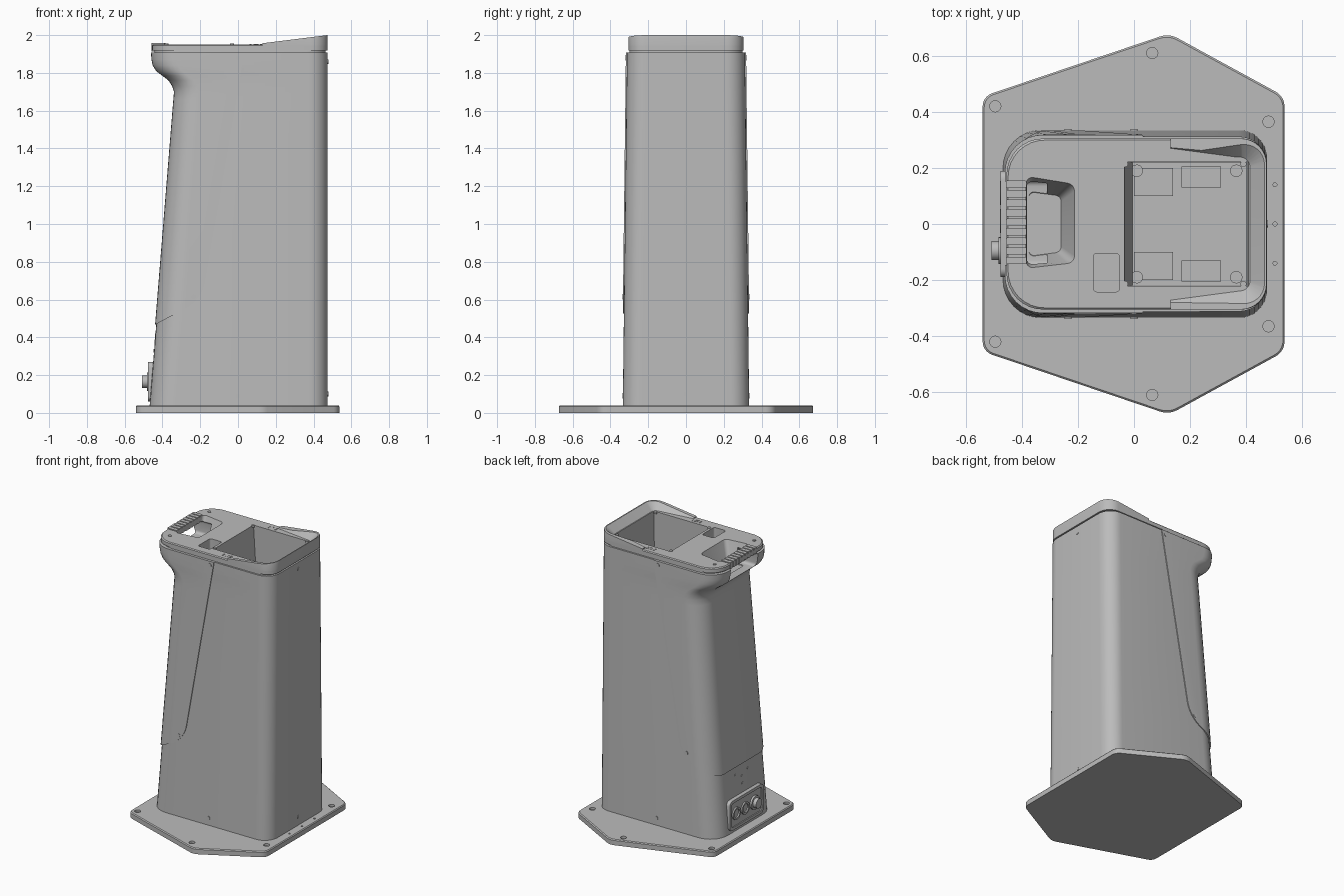
import bpy, bmesh, math
from mathutils import Vector

if "Cube" in bpy.data.objects:
    bpy.data.objects.remove(bpy.data.objects["Cube"])

grey = bpy.data.materials.new("light grey")
grey.use_nodes = True
grey.diffuse_color = (0.5, 0.5, 0.5, 1)
grey.node_tree.nodes["Principled BSDF"].inputs["Base Color"].default_value = (0.5, 0.5, 0.5, 1)
parts = []


def loft(name, rings, helper=False):
    """Closed solid through a list of equal-length point rings."""
    bm = bmesh.new()
    rows = [[bm.verts.new(p) for p in ring] for ring in rings]
    n = len(rows[0])
    for a, b in zip(rows, rows[1:]):
        for i in range(n):
            j = (i + 1) % n
            bm.faces.new((a[i], a[j], b[j], b[i]))
    bm.faces.new(rows[0])
    bm.faces.new(rows[-1])
    bmesh.ops.recalc_face_normals(bm, faces=bm.faces)
    mesh = bpy.data.meshes.new(name)
    bm.to_mesh(mesh)
    bm.free()
    mesh.materials.append(grey)
    ob = bpy.data.objects.new(name, mesh)
    bpy.context.collection.objects.link(ob)
    if helper:
        ob.hide_render = True
    else:
        parts.append(ob)
    return ob


def fillet(corners, cuts, seg=8):
    """Polygon with each corner replaced by an arc starting 'cut' away from it."""
    pts, n = [Vector(c) for c in corners], len(corners)
    out = []
    for i, c in enumerate(pts):
        t = cuts[i] if isinstance(cuts, (list, tuple)) else cuts
        d0, d1 = (pts[i - 1] - c).normalized(), (pts[(i + 1) % n] - c).normalized()
        a, b = c + d0 * t, c + d1 * t
        w = math.sin(d0.angle(d1) / 2)
        for k in range(seg + 1):
            u = k / seg
            f0, f1, f2 = (1 - u) ** 2, 2 * u * (1 - u) * w, u * u
            out.append((a * f0 + c * f1 + b * f2) / (f0 + f1 + f2))
    return out


def rect(x0, x1, y0, y1):
    return [(x0, y0), (x1, y0), (x1, y1), (x0, y1)]


def flat(outline, z):
    return [(p[0], p[1], z) for p in outline]


def prism(name, outline, axis, a, b, helper=False):
    place = {"x": lambda p, w: (w, p[0], p[1]),
             "y": lambda p, w: (p[0], w, p[1]),
             "z": lambda p, w: (p[0], p[1], w)}[axis]
    return loft(name, [[place(p, w) for p in outline] for w in (a, b)], helper)


def circle(u, v, r, n=20):
    return [(u + r * math.cos(k * math.tau / n), v + r * math.sin(k * math.tau / n)) for k in range(n)]


def boolean(target, cutter, op="DIFFERENCE"):
    m = target.modifiers.new("cut", "BOOLEAN")
    m.object, m.operation, m.solver = cutter, op, "EXACT"
    bpy.context.view_layer.objects.active = target
    bpy.ops.object.modifier_apply(modifier=m.name)


def discard(*obs):
    for ob in obs:
        bpy.data.objects.remove(ob)


# Base plate with blind bolt holes
hexagon = [(0.125, -0.68), (0.537, -0.455), (0.537, 0.455), (0.125, 0.68), (-0.54, 0.455), (-0.54, -0.455)]
hex_out = fillet(hexagon, 0.035, 5)
hex_in = [p * 0.99 for p in hex_out]
base = loft("base_plate", [flat(hex_out, 0), flat(hex_out, 0.034), flat(hex_in, 0.04)])
bolts = [(x, s * y, 0.02) for s in (1, -1) for x, y in ((0.065, 0.61), (-0.495, 0.42), (0.48, 0.365))]
bolts += [(0.503, y, 0.007) for y in (-0.14, 0, 0.14)]
for x, y, r in bolts:
    hole = prism("bolt_cutter", circle(x, y, r), "z", 0.025, 0.06, True)
    boolean(base, hole)
    discard(hole)

# Tapered column with a flared handle overhang
flare = [(1.70, -0.333), (1.73, -0.343), (1.76, -0.362), (1.785, -0.395),
         (1.81, -0.428), (1.84, -0.446), (1.87, -0.452), (1.908, -0.455)]


def front_x(z):
    return -0.468 + 0.081 * (z - 0.035)


def side_y(z):
    return 0.335 - 0.012 * z


def column_ring(z, x0, grow):
    y = side_y(z) + grow
    return flat(fillet(rect(x0 - grow, 0.475 + grow, -y, y), [0.135, 0.1, 0.1, 0.135]), z)


profile = [(0.035, front_x(0.035)), (0.45, front_x(0.45)), (1.66, front_x(1.66))] + flare
rings = [column_ring(z, x, 0) for z, x in profile]
neck = [column_ring(z, -0.455, -0.012) for z in (1.908, 1.925)]
column = loft("column", rings + neck)

# Slightly proud handle-side shell with a sloping curved seam
shell = loft("handle_side_shell", [column_ring(z, x, 0.006) for z, x in profile])
seam = fillet([(0.04, 1.95), (-0.19, 0.6), (-0.47, 0.45), (-0.7, 0.45), (-0.7, 1.95)], [0, 0.1, 0, 0, 0])
seam = [p for i, p in enumerate(seam) if i == 0 or (p - seam[i - 1]).length > 1e-5]
mask = prism("seam_mask", seam, "y", -0.6, 0.6, True)
boolean(shell, mask, "INTERSECT")
discard(mask)

# Top cover
def cover_outline(inset=0):
    return fillet(rect(-0.455 + inset, 0.475 - inset, -0.305 + inset, 0.305 - inset), [0.13, 0.09, 0.09, 0.13])


cover = loft("top_cover", [flat(cover_outline(), 1.918), flat(cover_outline(), 1.944), flat(cover_outline(0.006), 1.95)])

# Raised sloping rim around the open bay
rim = loft("sloping_rim", [flat(cover_outline(), 1.922), flat(cover_outline(), 1.985), flat(cover_outline(0.004), 2.01)])
wedge = prism("rim_wedge", [(0.13, 1.9), (0.6, 1.9), (0.6, 2.016), (0.475, 2.0), (0.13, 1.957)], "y", -0.5, 0.5, True)
boolean(rim, wedge, "INTERSECT")
lower = fillet([(0.05, -0.28), (0.412, -0.232), (0.412, 0.232), (0.05, 0.28)], [0.01, 0.03, 0.03, 0.01])
upper = fillet([(0.05, -0.297), (0.467, -0.297), (0.467, 0.297), (0.05, 0.297)], [0.01, 0.085, 0.085, 0.01])
hollow = loft("rim_hollow", [flat(lower, 1.9), flat(lower, 1.948), flat(upper, 2.0), flat(upper, 2.05)], True)
boolean(rim, hollow)
discard(wedge, hollow)

# Openings: deep bay, hand hole, slot under the grip, small window
BAY = 1.52
bay = loft("bay_cutter", [flat(rect(-0.005, 0.40, -0.22, 0.22), BAY),
                          flat(rect(-0.04, 0.41, -0.222, 0.222), 2.05)], True)
hand_low = fillet([(-0.375, -0.115), (-0.26, -0.1), (-0.26, 0.1), (-0.375, 0.115)], 0.02, 4)
hand_high = fillet([(-0.385, -0.158), (-0.212, -0.138), (-0.212, 0.142), (-0.385, 0.17)], 0.025, 4)
hand = loft("hand_cutter", [flat(hand_low, 1.81), flat(hand_high, 1.95), flat(hand_high, 2.0)], True)
slot = prism("slot_cutter", fillet(rect(-0.15, 0.155, 1.815, 1.917), 0.02, 4), "x", -0.6, -0.31, True)
window = prism("window_cutter", fillet(rect(-0.145, -0.052, -0.242, -0.105), 0.012, 4), "z", 1.87, 2.0, True)
for cutter in (bay, hand, slot, window):
    for target in (column, shell, cover):
        boolean(target, cutter)
discard(bay, hand, slot, window)

# Ribbed grip
for i in range(9):
    y = -0.13 + i * 0.034
    prism("grip_rib", fillet(rect(-0.457, -0.384, y - 0.013, y + 0.013), 0.004, 2), "z", 1.912, 1.957)

# Bay floor plates, standoffs and corner screws, mirrored in y
for s in (1, -1):
    for x0, x1, y0, y1 in ((0.17, 0.31, 0.13, 0.205), (0.0, 0.14, 0.1, 0.2)):
        prism("bay_plate", rect(x0, x1, s * y0, s * y1), "z", BAY - 0.002, BAY + 0.006)
    for x in (0.01, 0.365):
        prism("bay_standoff", circle(x, s * 0.19, 0.022), "z", BAY - 0.002, BAY + 0.012)
    for x, y in ((-0.38, 0.222), (-0.032, 0.214), (0.39, 0.214)):
        prism("cover_screw", circle(x, s * y, 0.011), "z", 1.94, 1.955)
    for x in (0.066, 0.088, 0.102, 0.122):
        for y in (0.247, 0.266):
            prism("speaker_dot", circle(x, s * y, 0.006, 10), "z", 1.945, 1.952)
    # Screws on the column sides
    for x, z, grow in ((0.0, 1.88, 0.006), (-0.235, 0.615, 0.006), (0.0, 0.09, 0)):
        y = s * (side_y(z) + grow)
        prism("side_screw", circle(x, z, 0.014), "y", y - s * 0.01, y + s * 0.003)

# Screws on the two end faces
for z in (0.1, 1.86):
    prism("end_screw", circle(0, z, 0.012), "x", 0.465, 0.478)
for y, z in ((0.07, 0.41), (-0.07, 0.41), (0, 0.38), (0, 0.33)):
    prism("socket_side_screw", circle(y, z, 0.009), "x", front_x(z) - 0.003, front_x(z) + 0.01)

# Connector panel with framed recess, two sockets and a knob
panel = prism("connector_panel", fillet(rect(-0.19, 0.19, 0.06, 0.27), 0.03, 5), "x", -0.477, -0.44)
recess = prism("panel_recess", fillet(rect(-0.17, 0.17, 0.08, 0.25), 0.02, 5), "x", -0.6, -0.469, True)
boolean(panel, recess)
discard(recess)
for y in (0.11, 0.01):
    ring = prism("socket", circle(y, 0.165, 0.043, 24), "x", -0.479, -0.45)
    bore = prism("socket_bore", circle(y, 0.165, 0.03, 24), "x", -0.6, -0.465, True)
    boolean(ring, bore)
    discard(bore)
prism("knob_collar", circle(-0.095, 0.165, 0.048, 24), "x", -0.483, -0.45)
prism("knob", circle(-0.095, 0.165, 0.034, 24), "x", -0.508, -0.48)

# Smooth curved surfaces, keep edges crisp
bpy.ops.object.select_all(action="DESELECT")
for ob in parts:
    ob.select_set(True)
bpy.context.view_layer.objects.active = column
bpy.ops.object.shade_smooth_by_angle(angle=math.radians(28))
